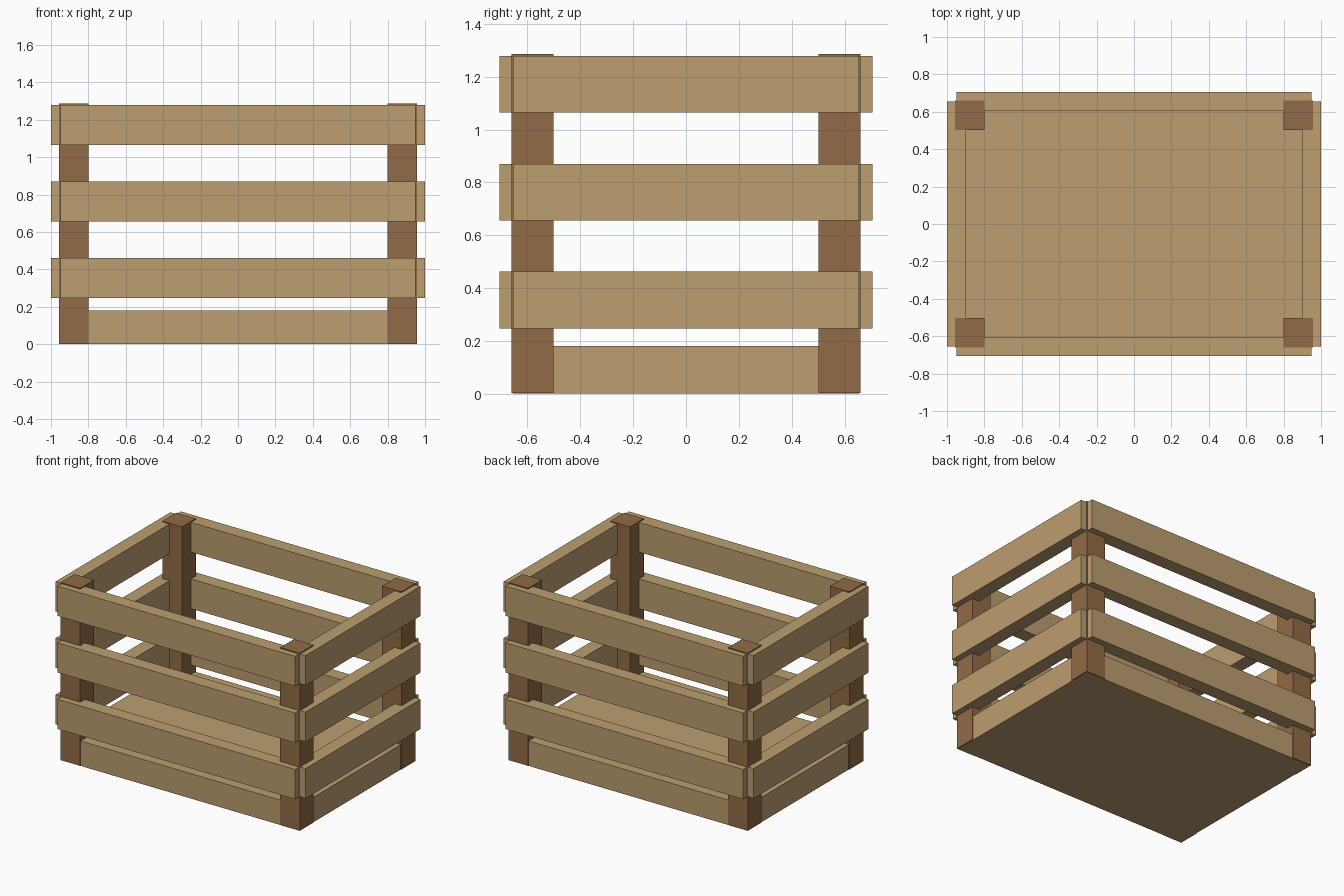
import bpy

cube = bpy.data.objects.get("Cube")
if cube:
    bpy.data.objects.remove(cube, do_unlink=True)


def material(name, rgb):
    mat = bpy.data.materials.new(name)
    mat.use_nodes = True
    mat.diffuse_color = (*rgb, 1)
    mat.node_tree.nodes["Principled BSDF"].inputs["Base Color"].default_value = (*rgb, 1)
    return mat


pale_wood = material("pale wood", (0.503, 0.342, 0.162))
brown_wood = material("brown wood", (0.287, 0.147, 0.061))


def box(name, low, high, mat):
    """Axis-aligned board between two opposite corners."""
    centre = [(a + b) / 2 for a, b in zip(low, high)]
    size = [b - a for a, b in zip(low, high)]
    bpy.ops.mesh.primitive_cube_add(size=1, location=centre)
    obj = bpy.context.object
    obj.name = name
    obj.scale = size
    bpy.ops.object.transform_apply(location=False, rotation=False, scale=True)
    obj.data.materials.append(mat)
    return obj


SLAT = 0.1          # slat thickness
SLAT_HEIGHT = 0.215
HALF_X, HALF_Y = 0.95, 0.655

# Solid floor block
box("floor", (-HALF_X, -HALF_Y, 0), (HALF_X, HALF_Y, 0.18), pale_wood)

# Corner posts, standing slightly above the top slats
for side, sx in (("left", 1), ("right", -1)):
    for end, sy in (("front", -1), ("back", 1)):
        x, y = sx * 0.878, sy * 0.581
        box(f"{end}_{side}_post", (x - 0.078, y - 0.079, 0.002),
            (x + 0.078, y + 0.079, 1.286), brown_wood)

# Three rows of slats around all four sides
for row, z in (("lower", 0.247), ("middle", 0.655), ("upper", 1.064)):
    top = z + SLAT_HEIGHT
    for end, sy in (("front", -1), ("back", 1)):
        y = sy * 0.656
        box(f"{row}_{end}_slat", (-HALF_X, y - SLAT / 2, z),
            (HALF_X, y + SLAT / 2, top), pale_wood)
    for side, sx in (("left", 1), ("right", -1)):
        x = sx * 0.95
        box(f"{row}_{side}_slat", (x - SLAT / 2, -HALF_Y, z),
            (x + SLAT / 2, HALF_Y, top), pale_wood)
